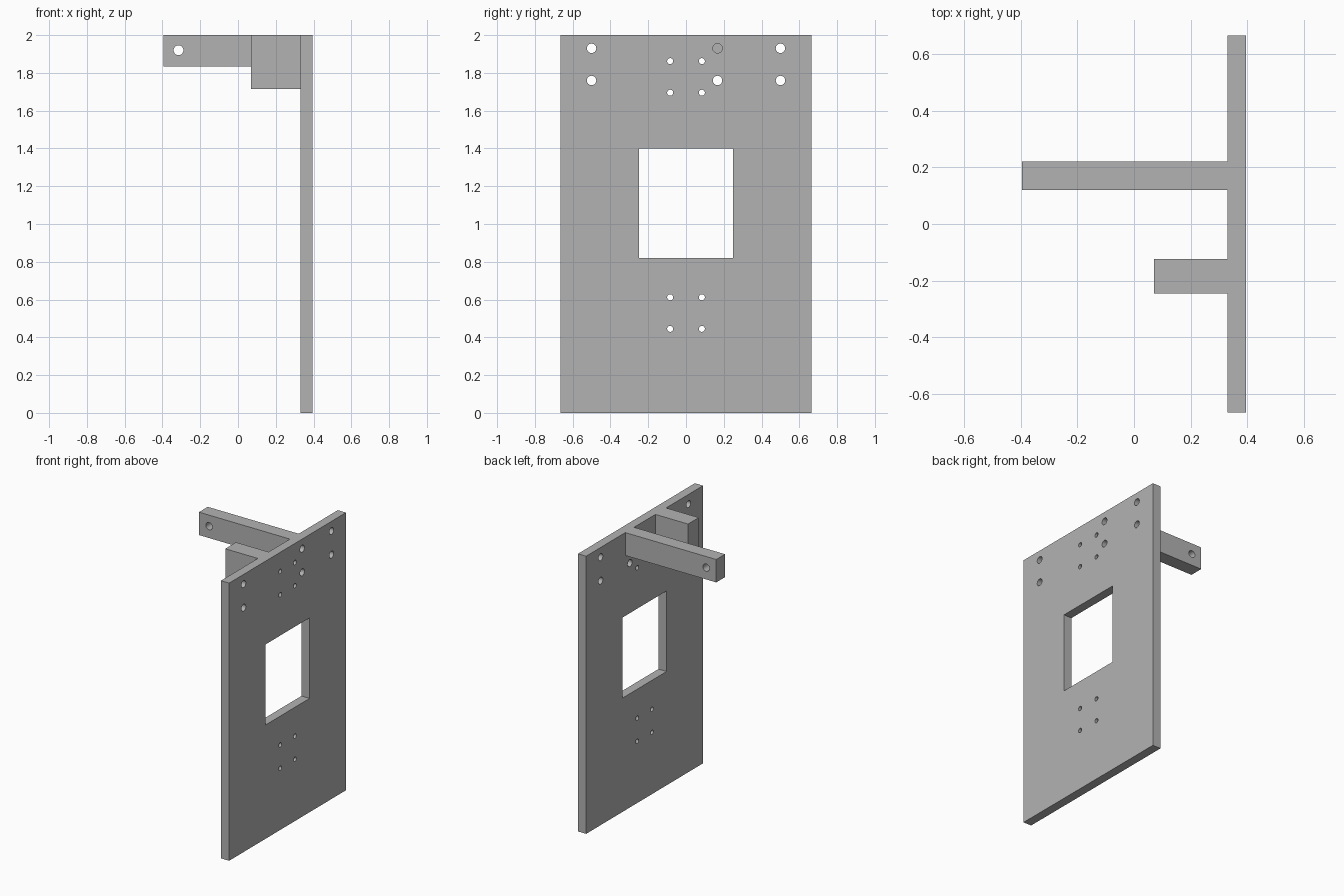
import bpy
import bmesh
from math import pi
from mathutils import Matrix, Vector

old = bpy.data.objects.get("Cube")
if old:
    bpy.data.objects.remove(old, do_unlink=True)

grey = bpy.data.materials.new("plain grey")
grey.use_nodes = True
GREY = (0.45, 0.45, 0.45, 1)
grey.diffuse_color = GREY
grey.node_tree.nodes["Principled BSDF"].inputs["Base Color"].default_value = GREY


def add_box(bm, low, high):
    low, high = Vector(low), Vector(high)
    matrix = Matrix.Translation((low + high) / 2) @ Matrix.Diagonal((*(high - low), 1))
    bmesh.ops.create_cube(bm, size=1, matrix=matrix)


def add_drill(bm, centre, radius, axis):
    turn = Matrix.Rotation(pi / 2, 4, "Y" if axis == "X" else "X")
    bmesh.ops.create_cone(bm, cap_ends=True, segments=32, radius1=radius, radius2=radius,
                          depth=0.3, matrix=Matrix.Translation(centre) @ turn)


def make_object(name, bm):
    mesh = bpy.data.meshes.new(name)
    bm.to_mesh(mesh)
    bm.free()
    mesh.materials.append(grey)
    obj = bpy.data.objects.new(name, mesh)
    bpy.context.collection.objects.link(obj)
    return obj


def make_block(name, low, high):
    bm = bmesh.new()
    add_box(bm, low, high)
    return make_object(name, bm)


def cut(obj, bm):
    cutter = make_object("cutter", bm)
    cutter.hide_render = True
    mod = obj.modifiers.new("holes", "BOOLEAN")
    mod.operation = "DIFFERENCE"
    mod.solver = "EXACT"
    mod.object = cutter
    bpy.ops.object.select_all(action="DESELECT")
    bpy.context.view_layer.objects.active = obj
    obj.select_set(True)
    bpy.ops.object.modifier_apply(modifier=mod.name)
    bpy.data.objects.remove(cutter, do_unlink=True)
    bpy.ops.object.shade_smooth_by_angle()


BACK, FACE = 0.33, 0.395

# Upright plate with a window and bolt holes
plate = make_block("mounting_plate", (BACK, -0.665, 0), (FACE, 0.665, 2))
holes = bmesh.new()
add_box(holes, (0.2, -0.25, 0.82), (0.5, 0.25, 1.4))
for y in (-0.5, 0.167, 0.5):
    for z in (1.76, 1.93):
        add_drill(holes, (0.36, y, z), 0.025, "X")
for y in (-0.084, 0.084):
    for z in (0.445, 0.612, 1.695, 1.862):
        add_drill(holes, (0.36, y, z), 0.016, "X")
cut(plate, holes)

# Long arm with a cross hole at its free end
arm = make_block("long_arm", (-0.395, 0.12, 1.835), (BACK, 0.22, 2))
holes = bmesh.new()
add_drill(holes, (-0.315, 0.17, 1.92), 0.026, "Y")
cut(arm, holes)

# Short solid block beside the arm
make_block("short_block", (0.07, -0.245, 1.715), (BACK, -0.123, 2))
